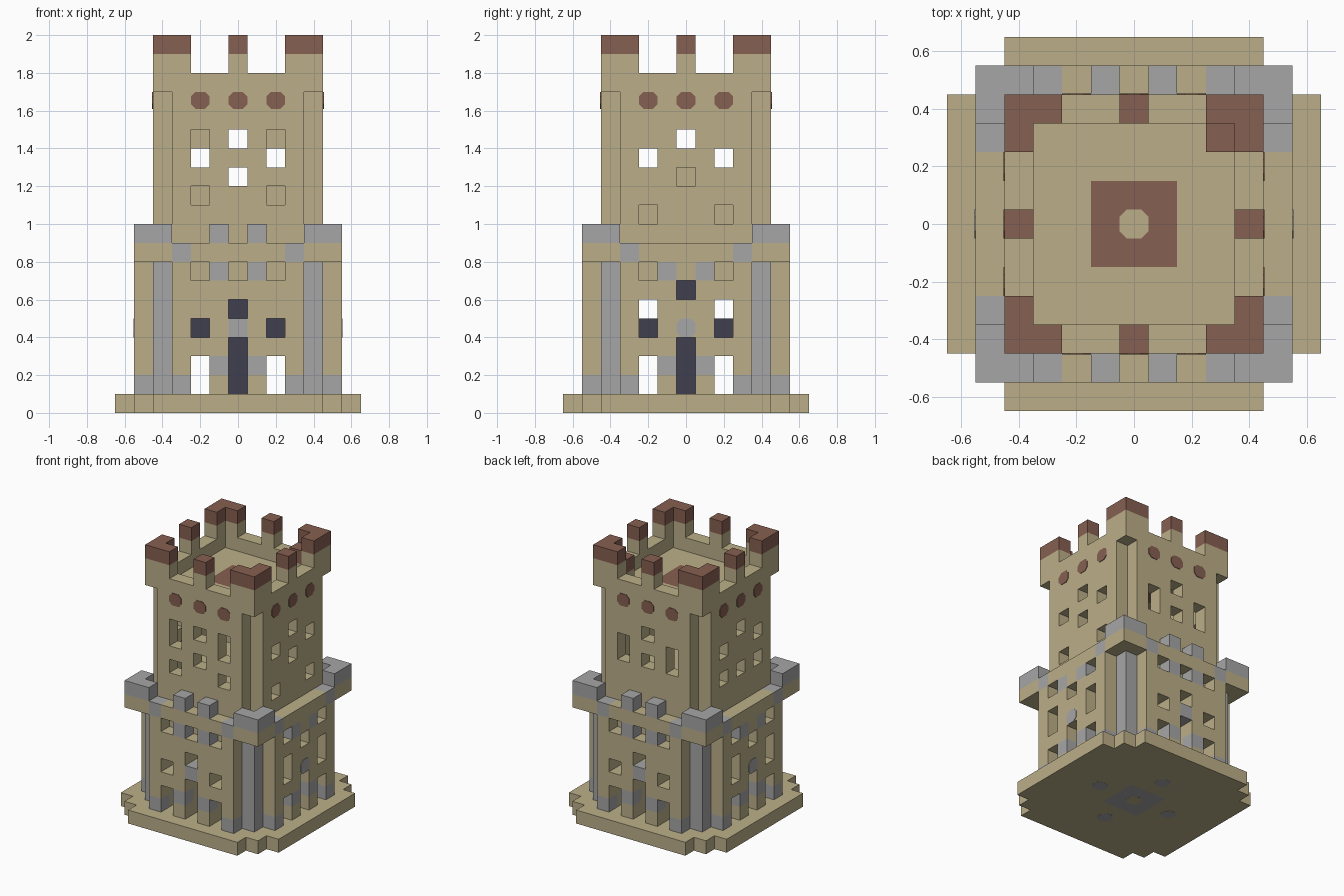
import bpy
import bmesh
from mathutils import Vector

cube = bpy.data.objects.get("Cube")
if cube:
    bpy.data.objects.remove(cube, do_unlink=True)

U = 0.1  # block size
COLOURS = {
    "sandstone": (0.50, 0.43, 0.25),
    "grey_stone": (0.38, 0.38, 0.38),
    "red_brick": (0.24, 0.115, 0.083),
    "dark_wood": (0.05, 0.05, 0.08),
}
MATS = {}
for mat_name, rgb in COLOURS.items():
    m = bpy.data.materials.new(mat_name)
    m.use_nodes = True
    m.diffuse_color = (*rgb, 1)
    m.node_tree.nodes["Principled BSDF"].inputs["Base Color"].default_value = (*rgb, 1)
    MATS[mat_name] = m
NAMES = list(COLOURS)

cells = {}  # block position -> (part, colour)
FRONT, RIGHT, BACK, LEFT = range(4)


def fill(part, levels, rule, colour="sandstone"):
    """Lay blocks where rule(outer, inner) holds for the larger and smaller offset."""
    for k in levels:
        for i in range(-6, 7):
            for j in range(-6, 7):
                if rule(max(abs(i), abs(j)), min(abs(i), abs(j))):
                    cells[i, j, k] = (part, colour)


def on_side(side, u, d):
    """Turn an offset along a wall and a distance from the centre into x, y."""
    return [(u, -d), (d, u), (-u, d), (-d, -u)][side]


def carve(side, us, levels, depths):
    for u in us:
        for k in levels:
            for d in depths:
                cells.pop((*on_side(side, u, d), k), None)


def paint(side, us, k, d, colour="grey_stone"):
    for u in us:
        key = (*on_side(side, u, d), k)
        if key in cells:
            cells[key] = (cells[key][0], colour)


def make_object(name, bm, materials):
    mesh = bpy.data.meshes.new(name)
    bmesh.ops.recalc_face_normals(bm, faces=bm.faces) if len(materials) == 1 else None
    bm.to_mesh(mesh)
    bm.free()
    for m in materials:
        mesh.materials.append(MATS[m])
    obj = bpy.data.objects.new(name, mesh)
    bpy.context.collection.objects.link(obj)
    return obj


def plate(name, colour, centre, right, up, w, h, cut=0.0, thick=0.004):
    """Thin plate, optionally with cut corners, facing right x up."""
    a, b = w / 2, h / 2
    if cut:
        pts = [(a, -b + cut), (a, b - cut), (a - cut, b), (cut - a, b),
               (-a, b - cut), (-a, cut - b), (cut - a, -b), (a - cut, -b)]
    else:
        pts = [(a, -b), (a, b), (-a, b), (-a, -b)]
    right, up, centre = Vector(right), Vector(up), Vector(centre)
    bm = bmesh.new()
    face = bm.faces.new([bm.verts.new(centre + right * p + up * q) for p, q in pts])
    out = bmesh.ops.extrude_face_region(bm, geom=[face])
    tops = [v for v in out["geom"] if isinstance(v, bmesh.types.BMVert)]
    bmesh.ops.translate(bm, verts=tops, vec=right.cross(up) * thick)
    make_object(name, bm, [colour])


def wall_plate(name, colour, side, u, z, d, w, h, cut=0.0):
    right = (*on_side(side, 1, 0), 0)
    plate(name, colour, (*on_side(side, u, d), z), right, (0, 0, 1), w, h, cut)


# Stepped base, with a grey square underneath
fill("base", [0], lambda o, i: o < 6 or i < 5)
fill("base", [0], lambda o, i: o <= 1, "grey_stone")

# Lower tower: thick walls with grey corner posts
fill("lower_tower", range(1, 8), lambda o, i: o == 4 or (o == 5 and i <= 3))
fill("lower_tower", range(1, 8), lambda o, i: o == 4 and i == 4, "grey_stone")

# Parapet slab and its grey merlons
fill("parapet", [8], lambda o, i: o <= 5)
fill("parapet", [8], lambda o, i: o == 5 and i == 3, "grey_stone")
fill("parapet", [9], lambda o, i: o == 5 and i >= 4, "grey_stone")
for s in (FRONT, BACK):
    for u in (-1, 1):
        cells[(*on_side(s, u, 5), 9)] = ("parapet", "grey_stone")

# Upper tower with notched corners, floor and roof
fill("upper_tower", [9, 16], lambda o, i: o <= 4 and i < 4)
fill("upper_tower", range(10, 16), lambda o, i: o == 4 and i < 4)
fill("upper_tower", [16], lambda o, i: o <= 1, "red_brick")

# Battlements with red caps
fill("battlements", [17], lambda o, i: o == 4)
for k, colour in ((18, "sandstone"), (19, "red_brick")):
    fill("battlements", [k], lambda o, i: o == 4 and (i >= 3 or i == 0), colour)
cells[3, 3, 17] = ("battlements", "sandstone")
cells[3, 3, 18] = ("battlements", "red_brick")

# Lower openings, niches and grey stones on every side
PAIR, THICK = (-2, 2), (5, 4)
for s in range(4):
    paint(s, (-3, 3), 1, 5)
    paint(s, (-1, 1), 2, 5)
    paint(s, (-1, 1), 7, 5)
    carve(s, [0], (1, 2, 3), THICK)
    carve(s, PAIR, (1, 2), THICK)
    carve(s, PAIR, [7], [5])
    wall_plate("door", "dark_wood", s, 0, 0.25, 0.355, U, 3 * U)
    for u in PAIR:
        wall_plate("shutter", "dark_wood", s, u * U, 0.45, 0.355, U, U)
    if s in (FRONT, BACK):
        paint(s, [0], 4, 5)
        carve(s, [0], [5], THICK)
        carve(s, PAIR, [4], THICK)
        carve(s, [0], [7], [5])
        wall_plate("upper_shutter", "dark_wood", s, 0, 0.55, 0.355, U, U)
    else:
        carve(s, [0], [6], THICK)
        carve(s, PAIR, (4, 5), THICK)
        wall_plate("upper_shutter", "dark_wood", s, 0, 0.65, 0.355, U, U)
        wall_plate("keystone", "grey_stone", s, 0, 0.45, 0.55, U, U, 0.025)

# Upper windows, wall by wall: levels of the side pair and of the middle
WINDOWS = {
    FRONT: ((11, 13, 14), (12, 14)),
    BACK: ((12, 13), (12, 14)),
    RIGHT: ((10, 13), (12, 14)),
    LEFT: ((11, 13), (11, 14)),
}
for s, (pair_levels, mid_levels) in WINDOWS.items():
    carve(s, PAIR, pair_levels, [4])
    carve(s, [0], mid_levels, [4])
    for u in (-2, 0, 2):
        wall_plate("red_roundel", "red_brick", s, u * U, 1.655, 0.45, U, 0.09, 0.025)

# Roof centre and marks under the base
plate("roof_centre", "sandstone", (0, 0, 1.7), (1, 0, 0), (0, 1, 0), U, U, 0.025)
plate("base_centre", "sandstone", (0, 0, 0), (0, 1, 0), (1, 0, 0), U, U, 0.025, 0.001)
for s in range(4):
    plate("base_dot", "grey_stone", (*on_side(s, 0, 0.3), 0), (0, 1, 0), (1, 0, 0),
          U, U, 0.025, 0.001)

# Skin the exposed block faces, one object for each part
for part in ("base", "lower_tower", "parapet", "upper_tower", "battlements"):
    bm = bmesh.new()
    for pos, (owner, colour) in cells.items():
        if owner != part:
            continue
        centre = (Vector(pos) + Vector((0, 0, 0.5))) * U
        for axis in range(3):
            for sign in (-1, 1):
                n = Vector((0, 0, 0))
                n[axis] = sign
                if tuple(int(p + q) for p, q in zip(pos, n)) in cells:
                    continue
                a = Vector((0, 0, 0))
                a[(axis + 1) % 3] = 1
                b = n.cross(a)
                ring = [a + b, b - a, -a - b, a - b]
                f = bm.faces.new([bm.verts.new(centre + (n + r) * U / 2) for r in ring])
                f.material_index = NAMES.index(colour)
    bmesh.ops.remove_doubles(bm, verts=bm.verts, dist=0.001)
    make_object(part, bm, NAMES)
